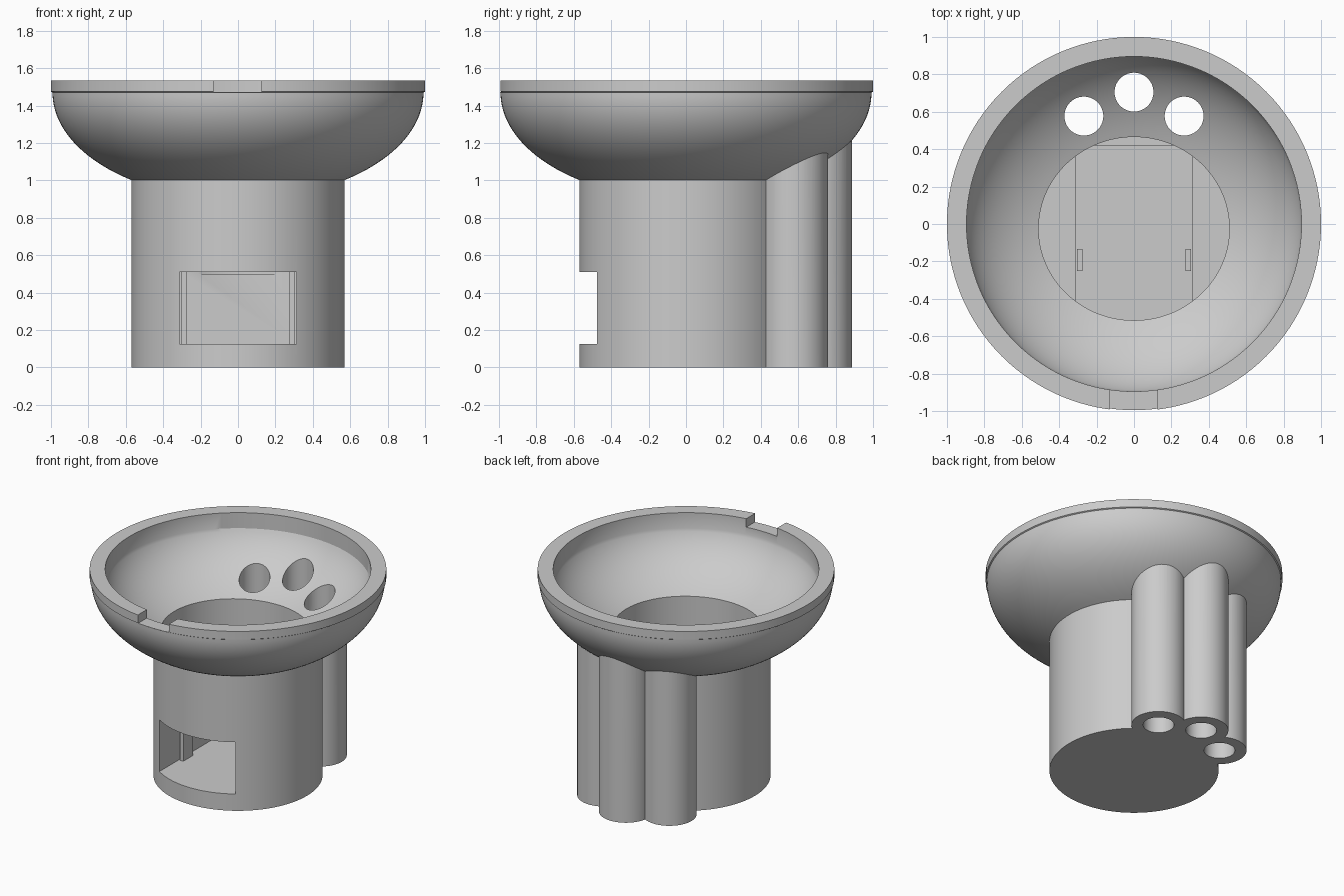
import bpy, bmesh, math

cube = bpy.data.objects.get("Cube")
if cube:
    bpy.data.objects.remove(cube, do_unlink=True)

SEG = 128
grey = bpy.data.materials.new("plain grey")
grey.use_nodes = True
GREY = (0.6, 0.6, 0.6, 1)
grey.diffuse_color = GREY
grey.node_tree.nodes["Principled BSDF"].inputs["Base Color"].default_value = GREY


def finish(name, bm):
    bmesh.ops.recalc_face_normals(bm, faces=bm.faces)
    mesh = bpy.data.meshes.new(name)
    bm.to_mesh(mesh)
    bm.free()
    mesh.materials.append(grey)
    obj = bpy.data.objects.new(name, mesh)
    bpy.context.collection.objects.link(obj)
    return obj


def loft(name, rings, cx=0, cy=0, seg=SEG):
    """Closed solid through elliptical rings (z, rx, ry, y shift)."""
    bm = bmesh.new()
    loops = []
    for z, rx, ry, dy in rings:
        angles = [math.tau * i / seg for i in range(seg)]
        loops.append([bm.verts.new((cx + rx * math.cos(a), cy + dy + ry * math.sin(a), z))
                      for a in angles])
    for low, high in zip(loops, loops[1:]):
        for i in range(seg):
            j = (i + 1) % seg
            bm.faces.new((low[i], low[j], high[j], high[i]))
    bm.faces.new(loops[0][::-1])
    bm.faces.new(loops[-1])
    return finish(name, bm)


def cylinder(name, r, z0, z1, x, y, seg=64):
    return loft(name, [(z0, r, r, 0), (z1, r, r, 0)], x, y, seg)


def box(name, x0, x1, y0, y1, z0, z1):
    bm = bmesh.new()
    bmesh.ops.create_cube(bm, size=1)
    for v in bm.verts:
        v.co.x = x0 if v.co.x < 0 else x1
        v.co.y = y0 if v.co.y < 0 else y1
        v.co.z = z0 if v.co.z < 0 else z1
    return finish(name, bm)


def combine(target, other, operation):
    mod = target.modifiers.new("combine", 'BOOLEAN')
    mod.operation = operation
    mod.solver = 'EXACT'
    mod.object = other
    bpy.context.view_layer.objects.active = target
    bpy.ops.object.modifier_apply(modifier=mod.name)
    bpy.data.objects.remove(other, do_unlink=True)


# Outer body: straight pedestal, half-ellipsoid bowl and rim band
outer = [(0, 0.57, 0.57, 0)]
start = math.acos(0.57 / 0.992)
for i in range(25):
    t = start * (1 - i / 24)
    r = 0.992 * math.cos(t)
    outer.append((1.47 - 0.572 * math.sin(t), r, r, 0))
outer += [(1.475, 1, 1, 0), (1.535, 1, 1, 0)]
body = loft("bowl_and_pedestal", outer)

# Three drain tubes at the back
tubes = [(-0.268, 0.577), (0, 0.705), (0.268, 0.577)]
for x, y in tubes:
    # Top stays inside the bowl wall or is removed by the dish cut
    combine(body, cylinder("tube", 0.183, 0, 1.3, x, y), 'UNION')

# Dish hollow with the central well below it
inner = [(0.5, 0.51, 0.49, -0.025)]
t0, t1 = math.acos(0.51 / 0.915), math.acos(0.895 / 0.915)
for i in range(21):
    k = i / 20
    t = t0 + (t1 - t0) * k
    r = 0.915 * math.cos(t)
    inner.append((1.53 - 0.53 * math.sin(t), r, r - 0.02 * (1 - k), -0.025 * (1 - k)))
inner.append((1.7, 0.896, 0.896, 0))
combine(body, loft("dish_cutter", inner), 'DIFFERENCE')

# Tube bores, front window chamber and rim notch
for x, y in tubes:
    combine(body, cylinder("bore_cutter", 0.104, -0.2, 1.8, x, y), 'DIFFERENCE')
combine(body, box("window_cutter", -0.313, 0.313, -0.8, 0.42, 0.125, 0.51), 'DIFFERENCE')
combine(body, box("notch_cutter", -0.13, 0.125, -1.2, -0.8, 1.472, 1.7), 'DIFFERENCE')

# Smooth curved walls, sharp edges kept
bpy.ops.object.select_all(action='DESELECT')
body.select_set(True)
bpy.context.view_layer.objects.active = body
bpy.ops.object.shade_smooth_by_angle(angle=math.radians(25))

# Small upright guides inside the window chamber
for side, name in ((-1, "right_guide"), (1, "left_guide")):
    xs = sorted((side * 0.275, side * 0.304))
    box(name, xs[0], xs[1], -0.25, -0.135, 0.125, 0.51)
